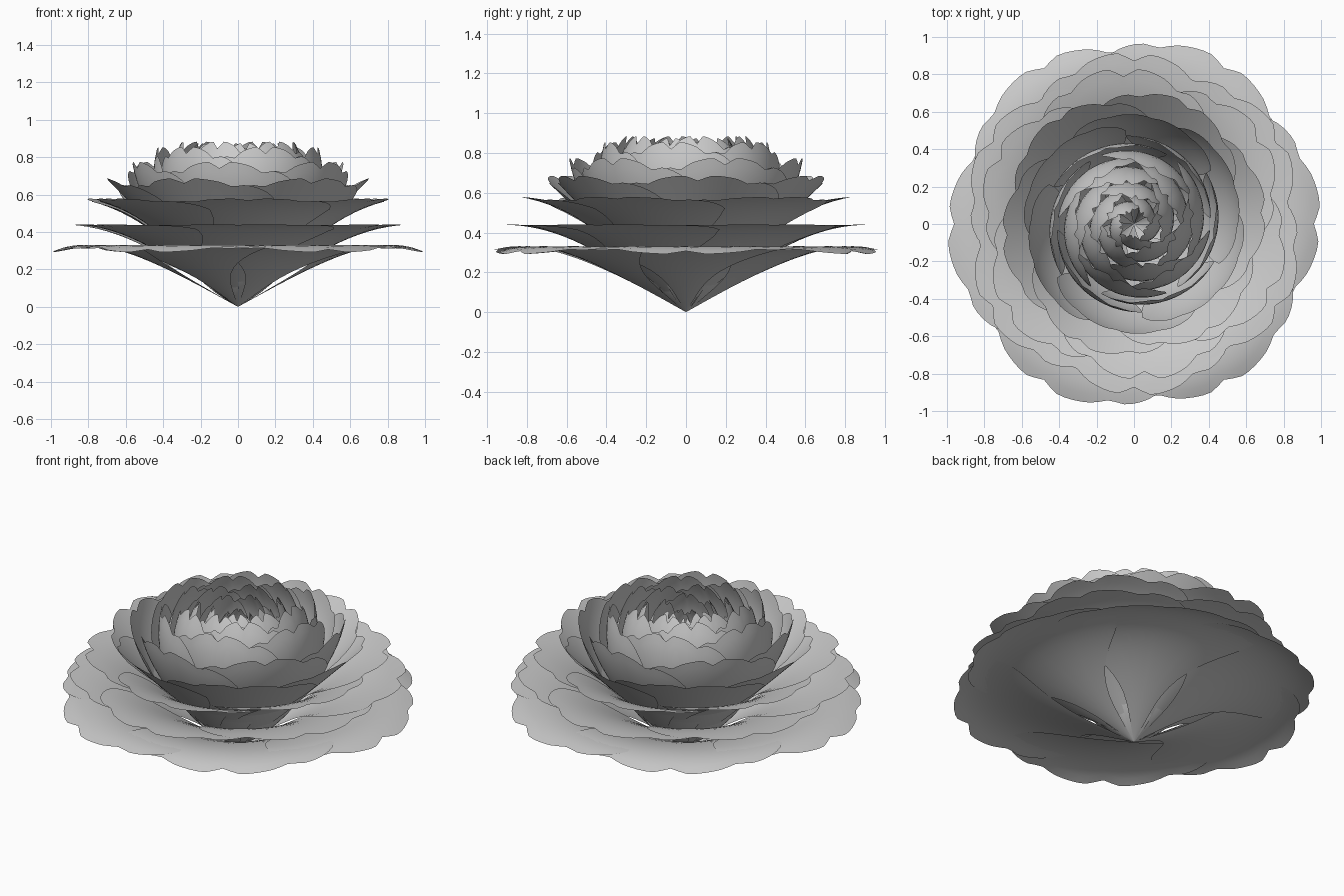
import bpy, math
from math import sin, cos, exp, radians

if "Cube" in bpy.data.objects:
    bpy.data.objects.remove(bpy.data.objects["Cube"])

NS, NT = 32, 16

# each ring: name, petals, start angle, rim half-angle, swirl, control points (radius, height)
RINGS = [
    ("outer_petal", 6, 0, 43, 0.030, [(0, 0), (.40, .22), (.75, .42), (1.0, .29)]),
    ("second_petal", 6, 30, 43, 0.035, [(0, 0), (.35, .25), (.60, .44), (.92, .44)]),
    ("third_petal", 6, 94, 43, 0.04, [(0, 0), (.33, .30), (.50, .52), (.84, .58)]),
    ("fourth_petal", 6, 65, 44, 0.05, [(0, 0), (.33, .30), (.52, .50), (.71, .69)]),
    ("fifth_petal", 6, 20, 45, 0.06, [(0, 0), (.34, .24), (.54, .52), (.58, .78)]),
    ("sixth_petal", 6, 50, 45, 0.07, [(0, 0), (.38, .20), (.50, .60), (.42, .86)]),
    ("cup_petal", 6, 10, 45, 0.08, [(0, 0), (.36, .20), (.47, .60), (.30, .89)]),
    ("inner_cup_petal", 6, 40, 46, 0.10, [(0, 0), (.30, .20), (.41, .60), (.21, .88)]),
    ("bud_petal", 5, 15, 52, 0.14, [(0, 0), (.20, .30), (.31, .60), (.13, .86)]),
    ("heart_petal", 5, 50, 52, 0.20, [(0, 0), (.12, .30), (.20, .60), (.06, .80)]),
]


def bezier(p, t):
    u = 1 - t
    w = (u**3, 3*u*u*t, 3*u*t*t, t**3)
    return [sum(w[i] * p[i][k] for i in range(4)) for k in (0, 1)]


def tip_length(s):
    # rounded, lobed rim with a central notch
    a = abs(s)
    return (1 - .05 * exp(-(s / .08)**2) - .05 * min(1, a / .45)**2
            - .025 * exp(-((a - .52) / .07)**2) - .16 * a**5)


def petal(name, centre, half, swirl, profile):
    verts, faces = [], []
    for i in range(NS + 1):
        s = -1 + 2 * i / NS
        length = tip_length(s)
        for j in range(NT + 1):
            t = length * j / NT
            r, z = bezier(profile, t)
            # narrow claw at the base widening to overlap its neighbours
            k = min(1, max(0, (t - .15) / .55))
            k = k * k * (3 - 2 * k)
            width = radians(20 + (half - 20) * k)
            ang = centre + s * width
            r *= 1 + swirl * s * k
            verts.append((r * cos(ang), r * sin(ang), z))
    for i in range(NS):
        for j in range(NT):
            a = i * (NT + 1) + j
            faces.append((a, a + NT + 1, a + NT + 2, a + 1))
    me = bpy.data.meshes.new(name)
    me.from_pydata(verts, [], faces)
    me.shade_smooth()
    ob = bpy.data.objects.new(name, me)
    bpy.context.collection.objects.link(ob)


# rings of petals from the outside in
for name, count, start, half, swirl, profile in RINGS:
    for n in range(count):
        petal(f"{name}_{n + 1}", radians(start) + n * math.tau / count, half, swirl, profile)
